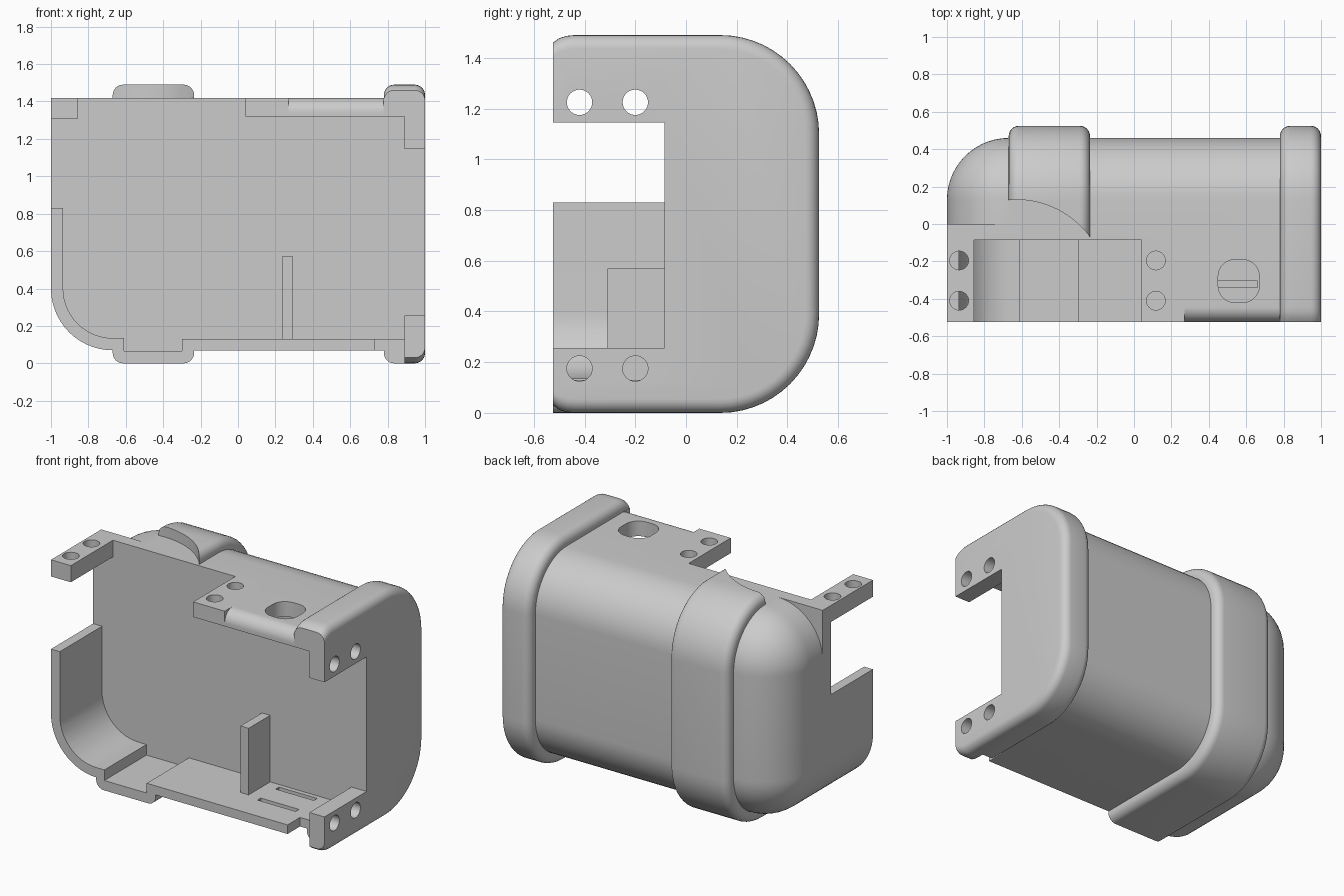
import bpy
import bmesh
from math import sin, cos, pi, sqrt

cube = bpy.data.objects.get("Cube")
if cube:
    bpy.data.objects.remove(cube, do_unlink=True)

grey = bpy.data.materials.new("plain_grey")
grey.use_nodes = True
grey.diffuse_color = (0.6, 0.6, 0.6, 1)
grey.node_tree.nodes["Principled BSDF"].inputs["Base Color"].default_value = (0.6, 0.6, 0.6, 1)

FRONT = -0.525      # open front plane
INNER = -0.085      # back of the open bay
STEPS = 14


def loft(name, rings):
    """Closed solid through rings of equal point count."""
    bm = bmesh.new()
    rows = [[bm.verts.new(p) for p in ring] for ring in rings]
    n = len(rows[0])
    for a, b in zip(rows, rows[1:]):
        for i in range(n):
            j = (i + 1) % n
            bm.faces.new((a[i], a[j], b[j], b[i]))
    bm.faces.new(rows[0][::-1])
    bm.faces.new(rows[-1])
    bmesh.ops.recalc_face_normals(bm, faces=bm.faces)
    mesh = bpy.data.meshes.new(name)
    bm.to_mesh(mesh)
    bm.free()
    mesh.materials.append(grey)
    obj = bpy.data.objects.new(name, mesh)
    bpy.context.collection.objects.link(obj)
    return obj


def prism(name, pts, axis, lo, hi):
    """Extrude a 2D outline along x, y or z."""
    place = {"x": lambda a, b, t: (t, a, b),
             "y": lambda a, b, t: (a, t, b),
             "z": lambda a, b, t: (a, b, t)}[axis]
    return loft(name, [[place(a, b, t) for a, b in pts] for t in (lo, hi)])


def box(name, x0, x1, y0, y1, z0, z1):
    return prism(name, [(x0, y0), (x1, y0), (x1, y1), (x0, y1)], "z", z0, z1)


def arc(cx, cy, r, a0, a1, n=STEPS):
    return [(cx + r * cos(a0 + (a1 - a0) * i / n), cy + r * sin(a0 + (a1 - a0) * i / n))
            for i in range(n + 1)]


def circle(cx, cy, r, n=32):
    return arc(cx, cy, r, 0, 2 * pi, n)[:-1]


def boolean(target, other, operation):
    other.hide_render = True
    mod = target.modifiers.new("cut", "BOOLEAN")
    mod.operation = operation
    mod.solver = "EXACT"
    mod.object = other
    bpy.context.view_layer.objects.active = target
    bpy.ops.object.modifier_apply(modifier=mod.name)
    bpy.data.objects.remove(other, do_unlink=True)


def section(x, back, z0, z1, r, inset, round_front=False):
    """D-shaped cross-section, shrunk by inset, flat at the front."""
    back, z0, z1, r = back - inset, z0 + inset, z1 - inset, max(r - inset, 0.004)
    pts = arc(back - r, z0 + r, r, -pi / 2, 0) + arc(back - r, z1 - r, r, 0, pi / 2)
    if round_front:
        nose = [(-0.44, 0), (-0.47, 0.003), (-0.5, 0.012), (FRONT, 0.03)]
        pts += [(y, z1 - d) for y, d in nose] + [(y, z0 + d) for y, d in nose[::-1]]
    else:
        pts += [(FRONT, z1), (FRONT, z0)]
    return [(x, y, z) for y, z in pts]


def collar(name, x0, x1, round_front):
    """Raised band with both rims rounded over."""
    r = 0.055
    steps = [(r * (1 - cos(i * pi / 12)), r * (1 - sin(i * pi / 12))) for i in range(7)]
    stations = [(x0 + d, o) for d, o in steps] + [(x1 - d, o) for d, o in steps[::-1]]
    return loft(name, [section(x, 0.525, 0, 1.49, 0.39, o, round_front) for x, o in stations])


# Main body with a domed left end
R = 0.33
rings = []
for i in range(STEPS + 1):
    a = i * pi / 2 / STEPS
    rings.append(section(-1 + R * (1 - cos(a)), 0.46, 0.07, 1.42, R, R * (1 - sin(a))))
rings.append(section(0.9, 0.46, 0.07, 1.42, R, 0))
shell = loft("case_shell", rings)

# Square upper left corner in front of the dome
boolean(shell, box("corner_block", -1, -0.6, FRONT, 0, 0.9, 1.42), "UNION")

# Raised band, trimmed on top by a round cut
band = collar("raised_band", -0.67, -0.235, False)
boolean(band, prism("band_trim", circle(-0.63, -0.36, 0.49, 96), "z", 1.415, 1.7), "DIFFERENCE")
boolean(shell, band, "UNION")

# Right end flange
boolean(shell, collar("end_flange", 0.78, 1, True), "UNION")

# Open bay, including the side and top openings
bay = [(-1.1, 0.83), (-0.935, 0.83)]
bay += arc(-0.67, 0.4, 0.265, pi, 1.5 * pi)
bay += [(-0.61, 0.135), (-0.61, 0.065), (-0.3, 0.065), (-0.3, 0.13), (0.89, 0.13),
        (0.89, 0.255), (1.1, 0.255), (1.1, 1.145), (0.89, 1.145), (0.89, 1.32),
        (0.04, 1.32), (0.04, 1.6), (-0.855, 1.6), (-0.855, 1.31), (-1.1, 1.31)]
boolean(shell, prism("bay_cutter", bay, "y", -0.7, INNER), "DIFFERENCE")

# Rounded front edge of the top plate
edge = arc(-0.445, 1.34, 0.08, pi / 2, pi) + [(-0.6, 1.34), (-0.6, 1.6), (-0.445, 1.6)]
boolean(shell, prism("edge_cutter", edge, "x", 0.27, 0.779), "DIFFERENCE")

# Screw holes through the top plate and left arm
for x in (-0.935, 0.117):
    for y in (-0.41, -0.195):
        boolean(shell, prism("top_hole", circle(x, y, 0.05), "z", 1.2, 1.6), "DIFFERENCE")

# Screw holes through the flange tabs
for y in (-0.42, -0.2):
    for z in (0.175, 1.225):
        boolean(shell, prism("side_hole", circle(y, z, 0.05), "x", 0.8, 1.1), "DIFFERENCE")

# Rounded window in the top plate
window = []
for k, (x, y) in enumerate([(0.58, -0.28), (0.54, -0.28), (0.54, -0.33), (0.58, -0.33)]):
    window += arc(x, y, 0.09, k * pi / 2, (k + 1) * pi / 2, 8)
boolean(shell, prism("window_cutter", window, "z", 1.25, 1.6), "DIFFERENCE")

# Floor slots and the notch beside the flange
for y in (-0.34, -0.15):
    boolean(shell, box("slot", 0.38, 0.66, y, y + 0.035, 0.1, 0.2), "DIFFERENCE")
boolean(shell, box("notch", 0.73, 0.89, -0.7, -0.395, -0.1, 0.2), "DIFFERENCE")

# Upright rib in the bay
rib = box("divider_rib", 0.235, 0.295, -0.31, INNER + 0.005, 0.125, 0.57)

# Smooth the curved surfaces
bpy.ops.object.select_all(action="DESELECT")
shell.select_set(True)
bpy.context.view_layer.objects.active = shell
bpy.ops.object.shade_smooth_by_angle(angle=pi / 7)
